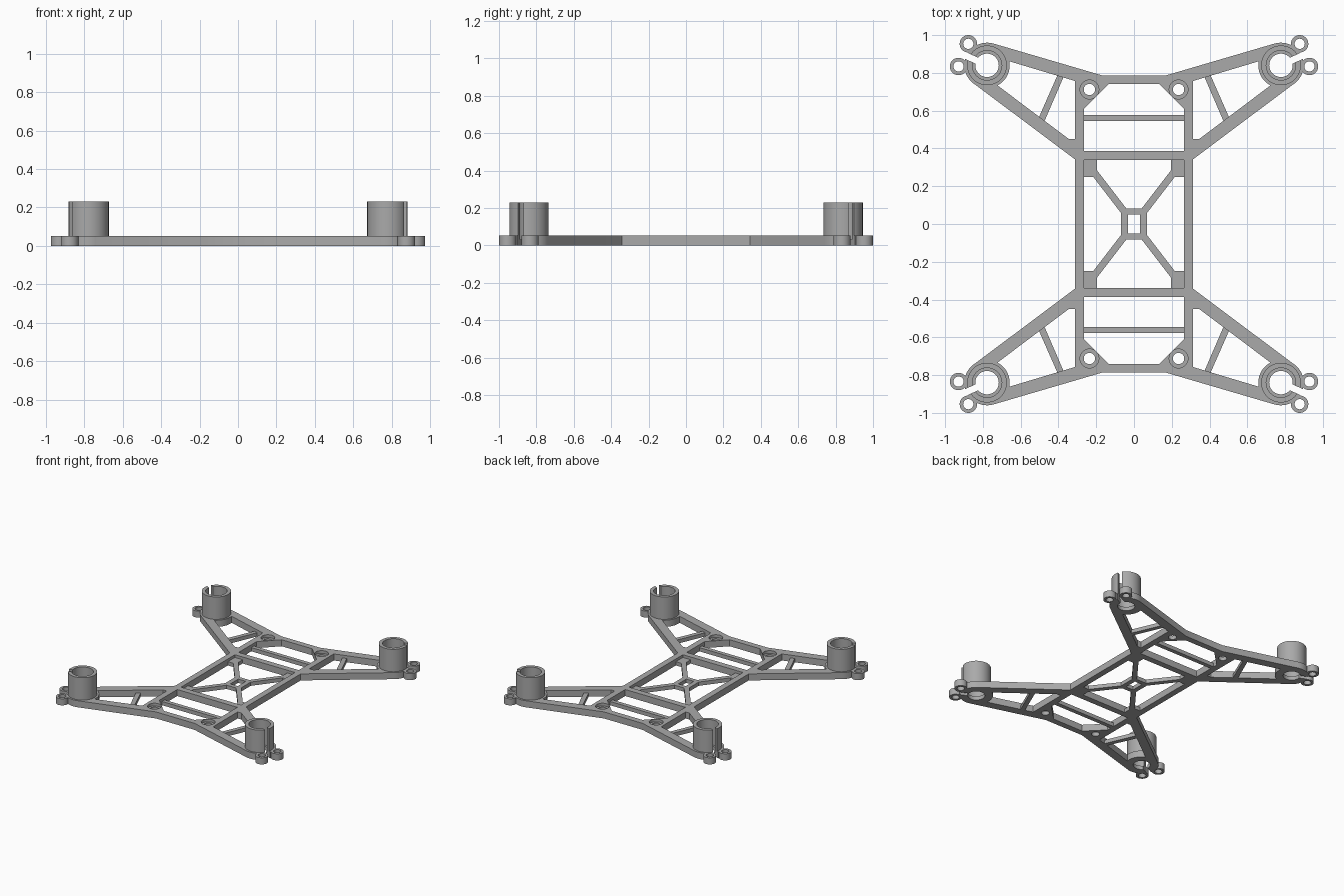
import bpy, bmesh, math
from mathutils import Vector

if "Cube" in bpy.data.objects:
    bpy.data.objects.remove(bpy.data.objects["Cube"])

grey = bpy.data.materials.new("light_grey")
grey.diffuse_color = (0.40, 0.40, 0.40, 1)
grey.use_nodes = True
grey.node_tree.nodes["Principled BSDF"].inputs["Base Color"].default_value = grey.diffuse_color

T = 0.052          # frame thickness
LOW = 0.03         # height of the thin braces
TOP = 0.23         # top of the motor tubes
MOTOR = (0.778, 0.84)
QUADS = [(1, 1), (-1, 1), (-1, -1), (1, -1)]


def prism(name, pts, z0, z1):
    """Extrude a flat outline from z0 to z1."""
    bm = bmesh.new()
    f = bm.faces.new([bm.verts.new((x, y, z0)) for x, y in pts])
    r = bmesh.ops.extrude_face_region(bm, geom=[f])
    verts = [v for v in r["geom"] if isinstance(v, bmesh.types.BMVert)]
    bmesh.ops.translate(bm, verts=verts, vec=(0, 0, z1 - z0))
    bmesh.ops.recalc_face_normals(bm, faces=bm.faces)
    me = bpy.data.meshes.new(name)
    bm.to_mesh(me)
    bm.free()
    ob = bpy.data.objects.new(name, me)
    bpy.context.collection.objects.link(ob)
    me.materials.append(grey)
    return ob


def circle(c, r, n=48):
    return [(c[0] + r * math.cos(2 * math.pi * i / n),
             c[1] + r * math.sin(2 * math.pi * i / n)) for i in range(n)]


def rect(x0, x1, y0, y1):
    return [(x0, y0), (x1, y0), (x1, y1), (x0, y1)]


def strip(a, b, w):
    """Outline of a straight bar from a to b."""
    a, b = Vector(a), Vector(b)
    d = (b - a).normalized() * w / 2
    n = Vector((-d.y, d.x))
    return [tuple(p) for p in (a + n, a - n, b - n, b + n)]


def mirror(pts, q):
    return [(x * q[0], y * q[1]) for x, y in pts]


def combine(ob, pts, z0, z1, op):
    """Join or cut a prism, and bake the result."""
    other = prism("helper", pts, z0, z1)
    other.hide_render = True
    m = ob.modifiers.new("bool", "BOOLEAN")
    m.operation, m.object, m.solver = op, other, "EXACT"
    dg = bpy.context.evaluated_depsgraph_get()
    me = bpy.data.meshes.new_from_object(ob.evaluated_get(dg))
    ob.modifiers.clear()
    ob.data = me
    bpy.data.objects.remove(other)


def cut(ob, pts, z0=-0.1, z1=0.5):
    combine(ob, pts, z0, z1, "DIFFERENCE")


def add(ob, pts, z0, z1):
    combine(ob, pts, z0, z1, "UNION")


# Slot through each motor mount, pointing outwards
ang = math.radians(24.5)
slot_end = (MOTOR[0] + 0.2 * math.cos(ang), MOTOR[1] + 0.2 * math.sin(ang))
slot = strip(MOTOR, slot_end, 0.034)

# Frame outline, one quarter repeated around
quarter = [(0.312, 0.342), (0.849, 0.744), (0.743, 0.955), (0.17, 0.787)]
outline = []
for q in QUADS:
    pts = mirror(quarter, q)
    outline += pts if q[0] * q[1] > 0 else pts[::-1]
frame = prism("frame", outline, 0, T)

# Openings in the body and the arms
cut(frame, rect(-0.264, 0.264, -0.338, 0.338))
window = [(-0.264, 0.386), (0.264, 0.386), (0.264, 0.61),
          (0.134, 0.74), (-0.134, 0.74), (-0.264, 0.61)]
for s in (1, -1):
    cut(frame, mirror(window, (1, s)))
arm_hole = [(0.312, 0.45), (0.345, 0.45), (0.775, 0.773),
            (0.775, 0.896), (0.312, 0.757)]
for q in QUADS:
    cut(frame, mirror(arm_hole, q))

# Motor pads, small guard rings and screw seats
rings = [(0.929, 0.834), (0.877, 0.954)]
for q in QUADS:
    add(frame, mirror(circle(MOTOR, 0.12), q), 0, T)
    for c in rings:
        add(frame, mirror(circle(c, 0.046, 32), q), 0, T)
for q in QUADS:
    for c in rings:
        cut(frame, mirror(circle(c, 0.027, 32), q))
    cut(frame, mirror(circle(MOTOR, 0.062), q))
    cut(frame, mirror(circle(MOTOR, 0.078), q), LOW)
    cut(frame, mirror(slot, q))
    seat = (0.236, 0.712)
    cut(frame, mirror(circle(seat, 0.05, 32), q), LOW)
    cut(frame, mirror(circle(seat, 0.03, 32), q))

# Motor tubes
parts = [frame]
for q in QUADS:
    tube = prism("motor_tube", mirror(circle(MOTOR, 0.105), q), T, TOP)
    cut(tube, mirror(circle(MOTOR, 0.078), q))
    cut(tube, mirror(slot, q))
    parts.append(tube)

# Thin struts across the arms
for q in QUADS:
    strut = [(0.374, 0.776), (0.406, 0.786), (0.502, 0.568), (0.473, 0.546)]
    parts.append(prism("arm_strut", mirror(strut, q), 0, LOW))

# Thin bars across the end windows
for s in (1, -1):
    bar = mirror(rect(-0.264, 0.264, 0.544, 0.577), (1, s))
    parts.append(prism("cross_bar", bar, 0, LOW))

# Crossed brace with a square eye in the middle
brace = prism("centre_brace", [
    (0.07, -0.065), (0.07, 0.065), (0.052, 0.083), (-0.052, 0.083),
    (-0.07, 0.065), (-0.07, -0.065), (-0.052, -0.083), (0.052, -0.083)], 0, LOW)
for q in QUADS:
    add(brace, mirror(strip((0.23, 0.298), (0.05, 0.064), 0.037), q), 0, LOW)
    add(brace, mirror(rect(0.196, 0.264, 0.25, 0.338), q), 0, LOW)
cut(brace, rect(-0.033, 0.033, -0.05, 0.05))
parts.append(brace)

# Smooth the round walls, keep edges sharp
for ob in parts:
    bpy.ops.object.select_all(action="DESELECT")
    ob.select_set(True)
    bpy.context.view_layer.objects.active = ob
    bpy.ops.object.shade_smooth_by_angle(angle=math.radians(30))
